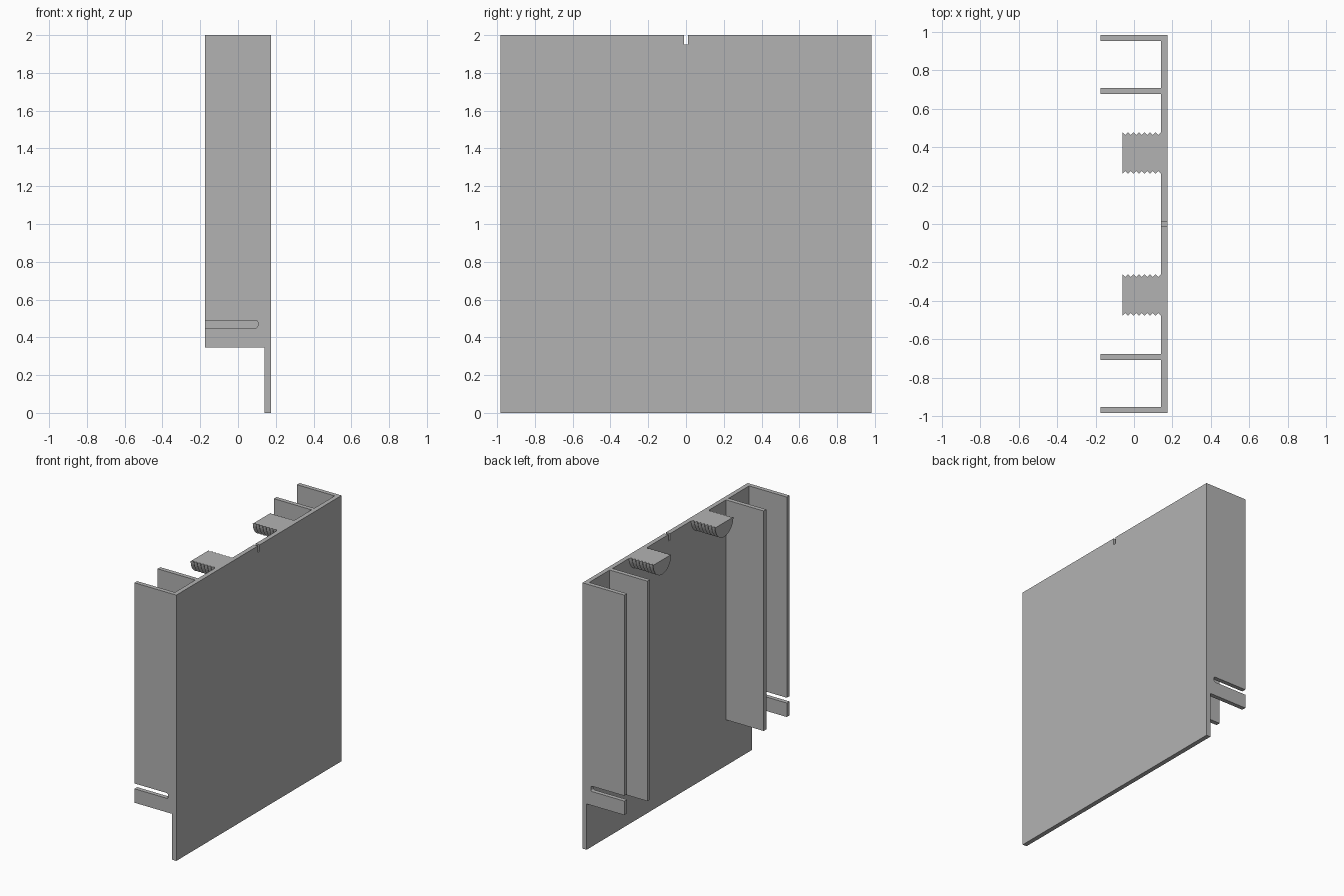
import bpy
import bmesh
import math

cube = bpy.data.objects.get("Cube")
if cube:
    bpy.data.objects.remove(cube, do_unlink=True)

grey = bpy.data.materials.new("plain_grey")
grey.use_nodes = True
colour = (0.45, 0.45, 0.45, 1)
grey.diffuse_color = colour
grey.node_tree.nodes["Principled BSDF"].inputs["Base Color"].default_value = colour

# Main dimensions
HALF_X, HALF_Y, TOP = 0.174, 0.982, 2.0
PLATE_X = 0.14      # inner face of the plate
WALL = 0.032        # wall thickness
WALL_Z = 0.345      # underside of the walls


def finish(name, bm):
    bmesh.ops.recalc_face_normals(bm, faces=bm.faces)
    mesh = bpy.data.meshes.new(name)
    bm.to_mesh(mesh)
    bm.free()
    mesh.materials.append(grey)
    obj = bpy.data.objects.new(name, mesh)
    bpy.context.collection.objects.link(obj)
    return obj


def extrude(name, points, offset):
    """Extrude a closed outline of 3D points along an offset."""
    bm = bmesh.new()
    face = bm.faces.new([bm.verts.new(p) for p in points])
    made = bmesh.ops.extrude_face_region(bm, geom=[face])["geom"]
    moved = [v for v in made if isinstance(v, bmesh.types.BMVert)]
    bmesh.ops.translate(bm, verts=moved, vec=offset)
    return finish(name, bm)


# Face plate with a narrow notch in the middle of its top edge
n, nz = 0.01, 1.95
outline = [(-HALF_Y, 0), (HALF_Y, 0), (HALF_Y, TOP), (n, TOP), (n, nz),
           (-n, nz), (-n, TOP), (-HALF_Y, TOP)]
extrude("face_plate", [(PLATE_X, y, z) for y, z in outline],
        (HALF_X - PLATE_X, 0, 0))

# Slot with rounded corners at its closed end
slot_low, slot_high, slot_end, r = 0.45, 0.49, 0.105, 0.012
slot = [(-HALF_X, slot_low)]
for cz, start in ((slot_low + r, -90), (slot_high - r, 0)):
    for i in range(5):
        a = math.radians(start + i * 22.5)
        slot.append((slot_end - r + r * math.cos(a), cz + r * math.sin(a)))
slot.append((-HALF_X, slot_high))

plain = [(-HALF_X, TOP), (PLATE_X, TOP), (PLATE_X, WALL_Z), (-HALF_X, WALL_Z)]


def grooved_peg(name, y, x0=-0.06, teeth=7, outer=0.108, inner=0.093, segments=24):
    """Half-round peg, flat on top, with V grooves around it."""
    bm = bmesh.new()
    step = (PLATE_X - x0) / (2 * teeth)
    rings = []
    for k in range(2 * teeth + 1):
        rad = inner if k % 2 else outer
        angles = [math.pi * (1 + i / segments) for i in range(segments + 1)]
        rings.append([bm.verts.new((x0 + k * step, y + rad * math.cos(a),
                                    TOP + rad * math.sin(a))) for a in angles])
    for a, b in zip(rings, rings[1:]):
        for i in range(segments):
            bm.faces.new((a[i], a[i + 1], b[i + 1], b[i]))
    bm.faces.new(rings[0])
    bm.faces.new(rings[-1])
    bm.faces.new([q[0] for q in rings] + [q[-1] for q in reversed(rings)])
    obj = finish(name, bm)
    bpy.ops.object.select_all(action='DESELECT')
    obj.select_set(True)
    bpy.context.view_layer.objects.active = obj
    bpy.ops.object.shade_smooth_by_angle(angle=math.radians(30))


# Walls and pegs, mirrored across the middle
for side, s in (("front", -1), ("back", 1)):
    y = s * HALF_Y
    extrude(side + "_outer_wall", [(x, y, z) for x, z in plain + slot],
            (0, -s * WALL, 0))
    y = s * 0.707
    extrude(side + "_inner_wall", [(x, y, z) for x, z in plain],
            (0, -s * WALL, 0))
    grooved_peg(side + "_grooved_peg", s * 0.369)
